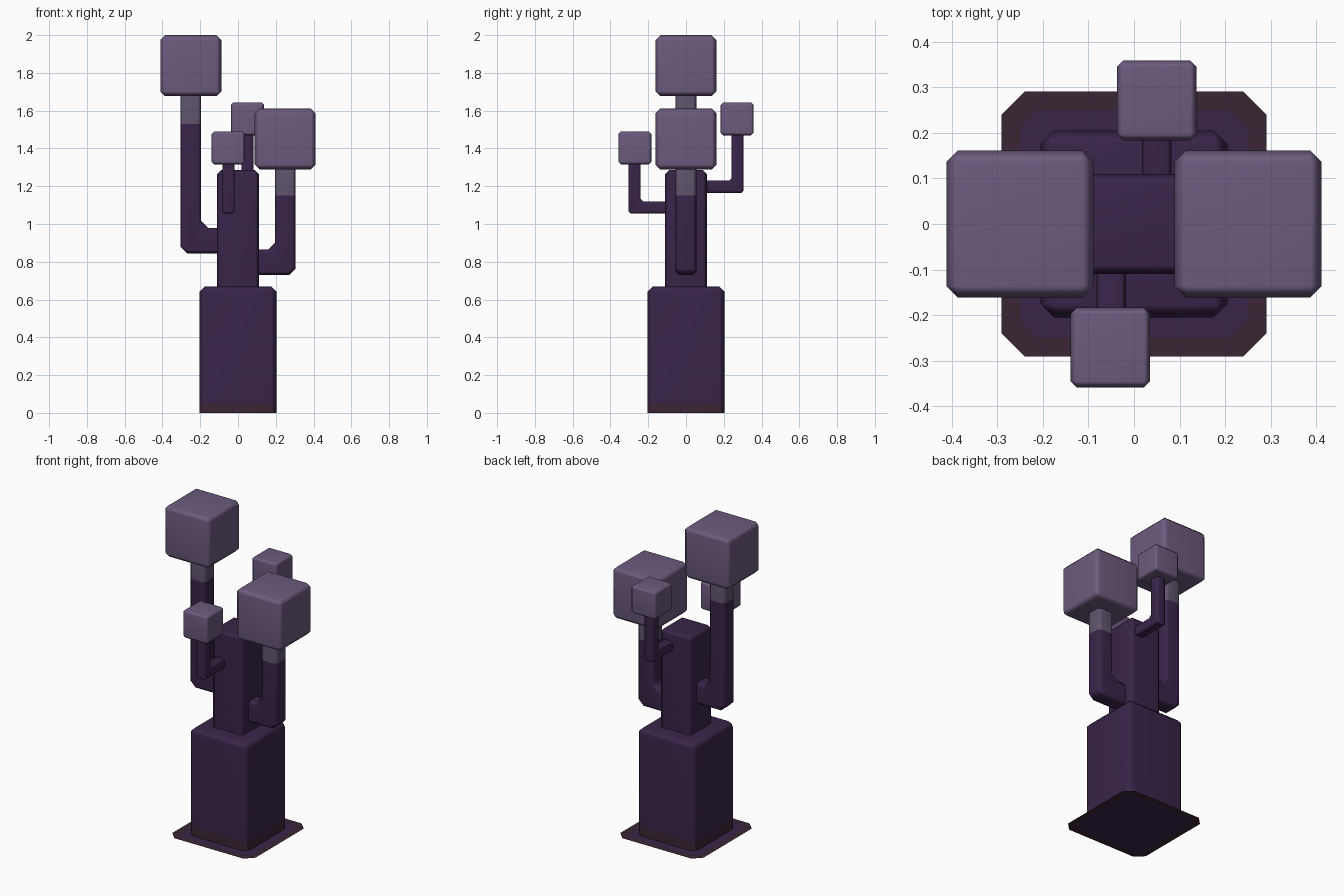
import bpy, bmesh
from math import radians
from mathutils import Vector, Matrix

if "Cube" in bpy.data.objects:
    bpy.data.objects.remove(bpy.data.objects["Cube"], do_unlink=True)


def material(name, rgb):
    m = bpy.data.materials.new(name)
    m.use_nodes = True
    m.diffuse_color = (*rgb, 1)
    m.node_tree.nodes["Principled BSDF"].inputs["Base Color"].default_value = (*rgb, 1)
    return m


PURPLE = material("dark purple", (0.040, 0.018, 0.068))
LILAC = material("lilac", (0.150, 0.105, 0.210))
TIP = material("greyed lilac", (0.115, 0.088, 0.150))
BROWN = material("plum brown", (0.042, 0.019, 0.034))


def split(bm, z, clear_below=False):
    geom = bm.verts[:] + bm.edges[:] + bm.faces[:]
    bmesh.ops.bisect_plane(bm, geom=geom, plane_co=(0, 0, z), plane_no=(0, 0, 1),
                           clear_inner=clear_below)


def chamfer(bm, width):
    edges = [e for e in bm.edges if e.calc_face_angle(0) > radians(60)]
    bmesh.ops.bevel(bm, geom=edges, offset=width, segments=1, affect='EDGES', profile=0.5)


def finish(name, bm, mats, rule=None):
    """Turn a bmesh into a softly shaded object, coloured by a rule on face centres."""
    bmesh.ops.recalc_face_normals(bm, faces=bm.faces[:])
    if rule:
        for f in bm.faces:
            f.material_index = int(rule(f.calc_center_median()))
    me = bpy.data.meshes.new(name)
    bm.to_mesh(me)
    bm.free()
    for m in mats:
        me.materials.append(m)
    ob = bpy.data.objects.new(name, me)
    bpy.context.collection.objects.link(ob)
    bpy.ops.object.select_all(action='DESELECT')
    ob.select_set(True)
    bpy.context.view_layer.objects.active = ob
    bpy.ops.object.shade_smooth_by_angle(angle=radians(60))
    ob.modifiers.new("Weighted", 'WEIGHTED_NORMAL').keep_sharp = True
    return ob


def box(centre, size, width):
    bm = bmesh.new()
    bmesh.ops.create_cube(bm, size=1)
    bmesh.ops.scale(bm, vec=size, verts=bm.verts)
    chamfer(bm, width)
    bmesh.ops.translate(bm, vec=centre, verts=bm.verts)
    return bm


# Flat ground plate: clipped square with a brown rim
def octagon(half, clip):
    a, b = half, half - clip
    return [(b, -a), (a, -b), (a, b), (b, a), (-b, a), (-a, b), (-a, -b), (-b, -a)]


bm = bmesh.new()
outer = [bm.verts.new((x, y, 0)) for x, y in octagon(0.29, 0.05)]
inner = [bm.verts.new((x, y, 0)) for x, y in octagon(0.25, 0.04)]
bm.faces.new(inner)
for i in range(8):
    j = (i + 1) % 8
    bm.faces.new((outer[i], outer[j], inner[j], inner[i]))
finish("ground_plate", bm, [PURPLE, BROWN], lambda c: c.length > 0.1)

# Wide lower body with a brown foot band
bm = box((0, 0, 0.31), (0.41, 0.41, 0.72), 0.03)
split(bm, 0.0, clear_below=True)
split(bm, 0.055)
finish("lower_body", bm, [PURPLE, BROWN], lambda c: c.z < 0.055)

# Narrow trunk
finish("trunk", box((0, 0, 0.96), (0.22, 0.22, 0.65), 0.02), [PURPLE])


def arm(name, direction, shift, low, high, thick, top, corner, tip=None):
    """L-shaped arm: side profile with clipped elbow, given depth and turned outward."""
    reach = 0.25 + thick / 2 if tip else 0.305
    inside = reach - thick
    outline = [(0.06, low), (reach - corner, low), (reach, low + corner), (reach, top),
               (inside, top), (inside, high + corner), (inside - corner, high), (0.06, high)]
    bm = bmesh.new()
    face = bm.faces.new([bm.verts.new((u, -thick / 2, z)) for u, z in outline])
    new = bmesh.ops.extrude_face_region(bm, geom=[face])["geom"]
    bmesh.ops.translate(bm, vec=(0, thick, 0),
                        verts=[v for v in new if isinstance(v, bmesh.types.BMVert)])
    bmesh.ops.recalc_face_normals(bm, faces=bm.faces[:])
    chamfer(bm, thick * 0.16)
    if tip:
        split(bm, tip)
    out = Vector(direction)
    turn = Matrix((out, Vector((0, 0, 1)).cross(out), (0, 0, 1))).transposed()
    bmesh.ops.transform(bm, matrix=turn.to_4x4(), verts=bm.verts)
    bmesh.ops.translate(bm, vec=(shift, 0, 0), verts=bm.verts)
    finish(name, bm, [PURPLE, TIP], (lambda c: c.z > tip) if tip else None)


# Big side arms, then thin front and back arms
arm("right_arm", (-1, 0, 0), 0, 0.845, 0.98, 0.11, 1.70, 0.035, 1.53)
arm("left_arm", (1, 0, 0), 0, 0.73, 0.865, 0.11, 1.31, 0.035, 1.15)
arm("front_arm", (0, -1, 0), -0.05, 1.055, 1.12, 0.065, 1.34, 0.012)
arm("back_arm", (0, 1, 0), 0.05, 1.165, 1.23, 0.065, 1.49, 0.012)

# Cube blooms on the arm ends
for name, x, y, z, size in (("right_bloom", -0.25, 0, 1.838, 0.323),
                            ("left_bloom", 0.25, 0, 1.45, 0.323),
                            ("front_bloom", -0.052, -0.271, 1.403, 0.175),
                            ("back_bloom", 0.05, 0.271, 1.557, 0.175)):
    finish(name, box((x, y, z), (size,) * 3, size * 0.08), [LILAC])
